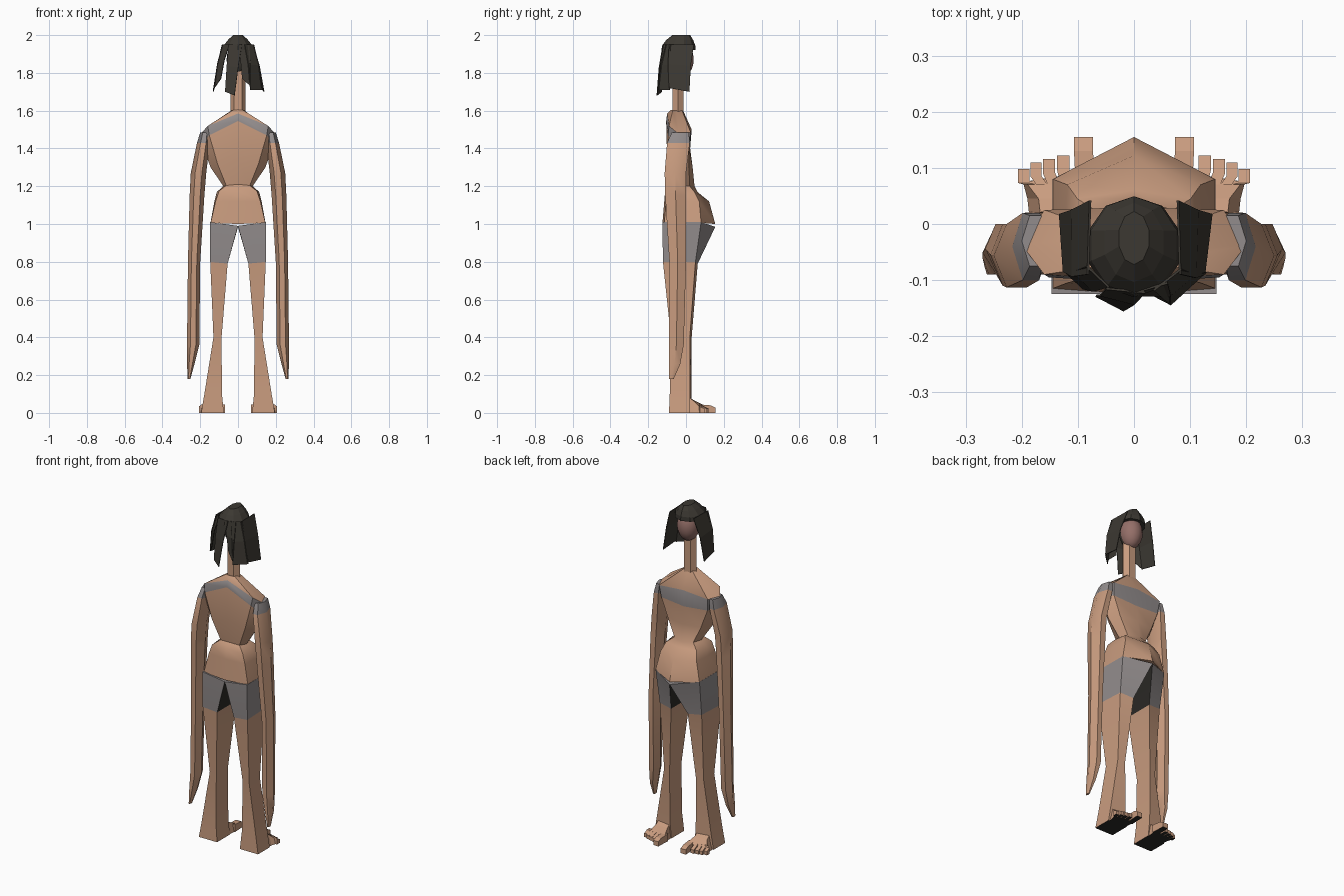
import bpy, bmesh, math
from mathutils import Vector

if "Cube" in bpy.data.objects:
    bpy.data.objects.remove(bpy.data.objects["Cube"])


def material(name, rgb):
    m = bpy.data.materials.new(name)
    m.diffuse_color = (*rgb, 1)
    m.use_nodes = True
    m.node_tree.nodes["Principled BSDF"].inputs["Base Color"].default_value = m.diffuse_color
    return m


SKIN = material("skin", (0.58, 0.33, 0.21))
GREY = material("grey cloth", (0.29, 0.265, 0.265))
HAIR = material("dark hair", (0.045, 0.04, 0.032))
FACE = material("rosy face", (0.30, 0.16, 0.14))
DARK = material("dark sole", (0.025, 0.023, 0.02))


def finish(bm, name, mats, rule=None, smooth=None):
    bmesh.ops.recalc_face_normals(bm, faces=bm.faces)
    bm.normal_update()
    if rule:
        for f in bm.faces:
            f.material_index = rule(f, f.calc_center_median())
    me = bpy.data.meshes.new(name)
    bm.to_mesh(me)
    bm.free()
    for m in mats:
        me.materials.append(m)
    ob = bpy.data.objects.new(name, me)
    bpy.context.collection.objects.link(ob)
    if smooth:
        bpy.ops.object.select_all(action='DESELECT')
        bpy.context.view_layer.objects.active = ob
        ob.select_set(True)
        bpy.ops.object.shade_smooth_by_angle(angle=math.radians(smooth))
    return ob


def loft(bm, rings, caps=True):
    """Skin a list of equal-length point rings."""
    vs = [[bm.verts.new(p) for p in r] for r in rings]
    n = len(vs[0])
    for a, b in zip(vs, vs[1:]):
        for i in range(n):
            j = (i + 1) % n
            bm.faces.new((a[i], a[j], b[j], b[i]))
    if caps:
        bm.faces.new(vs[0])
        bm.faces.new(vs[-1])
    return vs


def mirror_x(pts, s):
    return [(s * x, y, z) for x, y, z in pts]


# Torso: (half width, corner factor, y front mid, y front corner, y back, z front, z side, z back)
def torso_ring(w, k, yf, yc, yb, zf, zs, zb):
    half = [(0, yf, zf), (k * w, yc, zf + (zs - zf) * .6), (w, (yc + yb) / 2, zs),
            (k * w, yb + .01, zs + .4 * (zb - zs)), (0, yb, zb)]
    return half + [(-x, y, z) for x, y, z in half[-2:0:-1]]


TORSO = [(.145, 1, .155, .08, -.125, 1.0, 1.01, 1.0),
         (.125, .95, .122, .07, -.115, 1.12, 1.12, 1.12),
         (.112, .9, .06, .045, -.11, 1.17, 1.17, 1.18),
         (.078, .8, .045, .02, -.085, 1.2, 1.2, 1.21),
         (.145, .75, .035, .015, -.10, 1.3, 1.3, 1.35),
         (.19, .8, .022, .015, -.105, 1.4, 1.42, 1.545),
         (.20, .8, .03, .025, -.10, 1.5, 1.475, 1.585),
         (.036, .8, -.015, -.02, -.08, 1.6, 1.6, 1.605)]
bm = bmesh.new()
rows = loft(bm, [torso_ring(*r) for r in TORSO])
band = {v for r in rows[5:7] for v in r}
band_faces = {f for f in bm.faces if len(f.verts) == 4 and all(v in band for v in f.verts)}
finish(bm, "torso", [SKIN, GREY], lambda f, c: int(f in band_faces), 40)

# Neck
bm = bmesh.new()
loft(bm, [[(.041 * math.cos(a * math.pi / 3), -.042 + .034 * math.sin(a * math.pi / 3), z)
           for a in range(6)] for z in (1.57, 1.86)])
finish(bm, "neck", [SKIN], None, 40)

# Arms: (z, x inner, x outer, y back, y front)
ARM = [(1.485, .15, .20, -.075, .015), (1.43, .15, .217, -.10, .02),
       (1.27, .168, .25, -.113, .0), (1.15, .178, .256, -.11, .0),
       (.8, .2, .265, -.088, .0), (.36, .205, .27, -.09, -.012),
       (.26, .23, .27, -.09, -.03), (.18, .252, .266, -.09, -.065)]


def arm_ring(z, x0, x1, y0, y1):
    xm, ym = (x0 + x1) / 2, (y0 + y1) / 2
    q = (x1 - x0) * .22
    return [(xm - q, y0, z), (xm + q, y0, z), (x1, ym, z),
            (xm + q, y1, z), (xm - q, y1, z), (x0, ym, z)]


for s, side in ((1, "right"), (-1, "left")):
    bm = bmesh.new()
    loft(bm, [mirror_x(arm_ring(*r), s) for r in ARM])
    finish(bm, side + "_arm", [SKIN, GREY], lambda f, c: int(c.z > 1.44), 40)

# Legs with shorts and feet
THIGH = [[(0, .155, .985), (.145, .08, 1.01), (.147, -.125, 1.01), (0, -.125, .99)],
         [(.055, .062, .79), (.138, .05, .8), (.147, -.122, .8), (.055, -.118, .79)]]
LEG = [(.4, .087, .13, -.08, .03), (.1, .085, .178, -.086, .03), (.0, .075, .195, -.09, .03)]
TOES = [(.087, .034, .155), (.120, .022, .122), (.143, .022, .116),
        (.164, .02, .110), (.184, .02, .098)]
for s, side in ((1, "right"), (-1, "left")):
    bm = bmesh.new()
    rings = THIGH + [[(x0, y1, z), (x1, y1 - .01, z), (x1, y0, z), (x0, y0, z)]
                     for z, x0, x1, y0, y1 in LEG]
    loft(bm, [mirror_x(r, s) for r in rings])

    def leg_rule(f, c, s=s):
        if c.z < .01:
            return 2
        if c.z > .79:
            return 2 if f.normal.x * s < -.6 else 1
        return 0
    finish(bm, side + "_leg", [SKIN, GREY, DARK], leg_rule, 25)

    # Front of the foot: a sloping wedge, then five toes
    bm = bmesh.new()
    loft(bm, [mirror_x(r, s) for r in (
        [(.08, .0, 0), (.185, .0, 0), (.165, .0, .095), (.095, .0, .095)],
        [(.078, .045, 0), (.19, .045, 0), (.17, .045, .06), (.09, .045, .065)],
        [(.072, .095, 0), (.198, .075, 0), (.193, .075, .03), (.075, .095, .04)])])
    for x, w, y in TOES:
        h = .034 if w > .03 else .028
        lean = (.0875 - x) * .1 - .003
        loft(bm, [mirror_x([(x - w / 2 + d, yy, 0), (x + w / 2 + d, yy, 0),
                            (x + w / 2 + d, yy, zz), (x - w / 2 + d, yy, zz)], s)
                  for yy, zz, d in ((.07, .045, 0), (y - .025, h + .006, -lean), (y, h - .006, -lean))])
    finish(bm, side + "_foot", [SKIN, DARK], lambda f, c: int(c.z < .004))

# Head: rosy face in front, hair colour behind
bm = bmesh.new()
bmesh.ops.create_uvsphere(bm, u_segments=14, v_segments=10, radius=1)
for v in bm.verts:
    v.co = Vector((v.co.x * .062, v.co.y * .066 - .025, v.co.z * .092 + 1.87))
finish(bm, "head", [FACE, HAIR], lambda f, c: int(c.y < -.035), 60)

# Hair cap: (z, half width, y back, y front)
CAP = [(2.0, .028, -.07, .02), (1.975, .055, -.1, .034), (1.945, .08, -.122, .045),
       (1.92, .086, -.126, .045)]
bm = bmesh.new()
rings = []
for z, w, y0, y1 in CAP:
    ring = []
    for i in range(10):
        a = math.tau * (i + .5) / 10
        ring.append((w * math.cos(a), (y0 + y1) / 2 + (y1 - y0) / 2 * math.sin(a) / .95, z))
    rings.append(ring)
loft(bm, rings)
finish(bm, "hair_cap", [HAIR])

# Hair locks: top edge pair, bottom edge pair
LOCKS = [
    ((.078, .042, 1.95), (.082, -.09, 1.95), (.138, .018, 1.70), (.125, -.09, 1.72)),
    ((-.078, .042, 1.95), (-.082, -.09, 1.95), (-.132, .018, 1.70), (-.125, -.085, 1.72)),
    ((.084, -.08, 1.95), (.035, -.118, 1.95), (.128, -.085, 1.71), (.065, -.143, 1.71)),
    ((.06, -.105, 1.95), (.0, -.122, 1.95), (.066, -.143, 1.73), (.022, -.12, 1.77)),
    ((.02, -.122, 1.95), (-.05, -.115, 1.95), (-.018, -.154, 1.68), (-.068, -.128, 1.70)),
    ((-.045, -.112, 1.95), (-.084, -.075, 1.95), (-.09, -.115, 1.77), (-.125, -.082, 1.72))]
bm = bmesh.new()
for a, b, c, d in LOCKS:
    a, b, c, d = map(Vector, (a, b, c, d))
    out = Vector(((a + b).x * .05, -.006, 0))
    m0, m1 = a.lerp(c, .45) + out, b.lerp(d, .45) + out
    v = [bm.verts.new(p) for p in (a, b, m1, m0, d, c)]
    bm.faces.new((v[0], v[1], v[2], v[3]))
    bm.faces.new((v[3], v[2], v[4], v[5]))
locks = finish(bm, "hair_locks", [HAIR])
sol = locks.modifiers.new("thickness", 'SOLIDIFY')
sol.thickness = .004
sol.offset = 0
